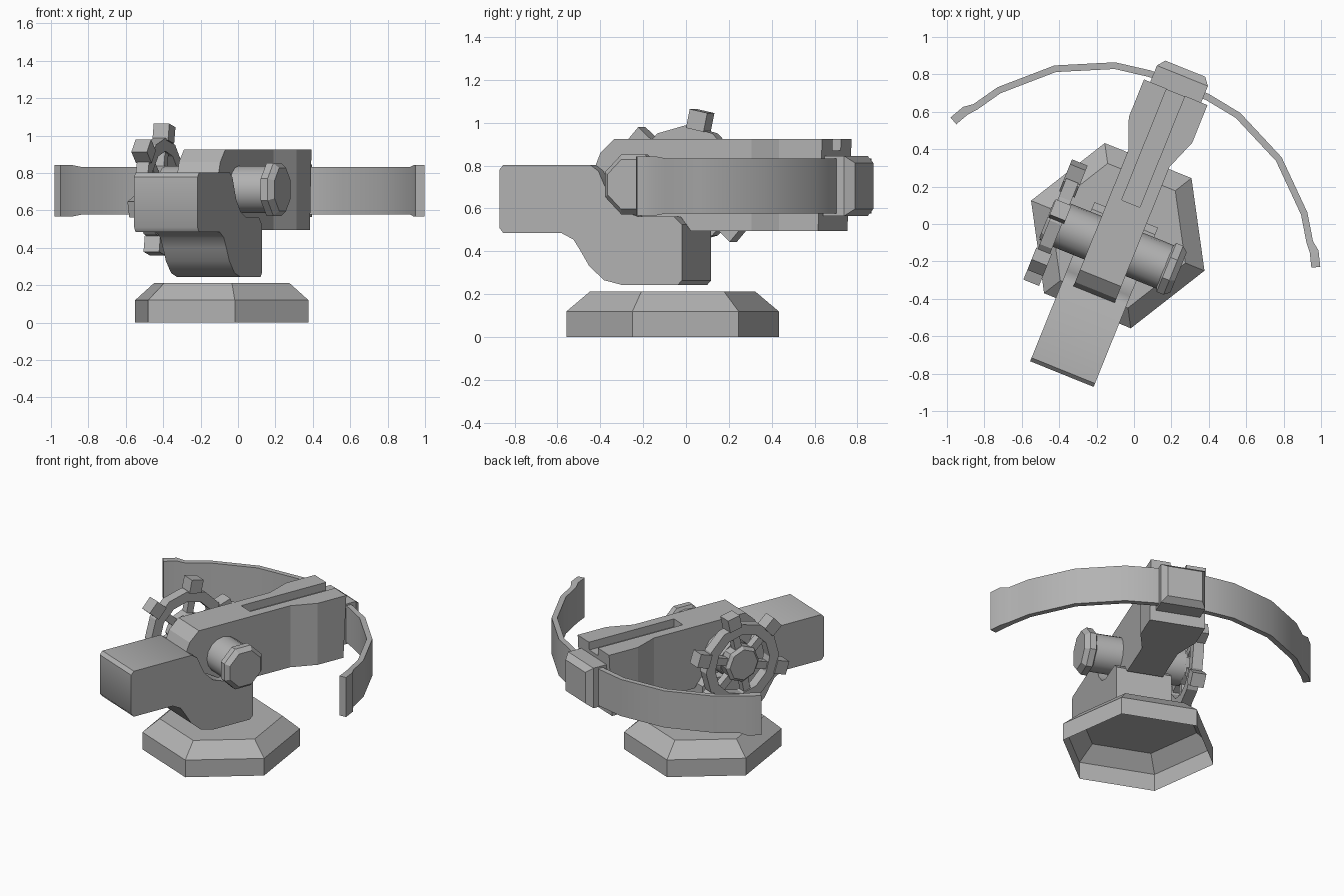
import bpy, bmesh, math
from mathutils import Matrix, Vector

if "Cube" in bpy.data.objects:
    bpy.data.objects.remove(bpy.data.objects["Cube"])

# Everything is built straight (y = launch direction), then turned and shifted as one
PLACE = Matrix.Translation((-0.053, 0.021, 0)) @ Matrix.Rotation(math.radians(-22), 4, 'Z')
AXLE_Y, AXLE_Z = -0.15, 0.712

grey = bpy.data.materials.new("stone_grey")
grey.diffuse_color = (0.45, 0.45, 0.45, 1)
grey.use_nodes = True
grey.node_tree.nodes["Principled BSDF"].inputs["Base Color"].default_value = grey.diffuse_color


def finish(name, bm, smooth=None):
    bmesh.ops.recalc_face_normals(bm, faces=bm.faces)
    me = bpy.data.meshes.new(name)
    bm.to_mesh(me)
    bm.free()
    ob = bpy.data.objects.new(name, me)
    bpy.context.collection.objects.link(ob)
    me.materials.append(grey)
    ob.matrix_world = PLACE
    if smooth:
        bpy.ops.object.select_all(action='DESELECT')
        ob.select_set(True)
        bpy.context.view_layer.objects.active = ob
        bpy.ops.object.shade_smooth_by_angle(angle=math.radians(smooth))
    return ob


def loft(bm, rings, caps=True, closed=False):
    """Skin a list of vertex-position rings."""
    vs = [[bm.verts.new(p) for p in ring] for ring in rings]
    n = len(vs[0])
    pairs = list(zip(vs, vs[1:])) + ([(vs[-1], vs[0])] if closed else [])
    for a, b in pairs:
        for i in range(n):
            j = (i + 1) % n
            bm.faces.new((a[i], a[j], b[j], b[i]))
    if caps and not closed:
        bm.faces.new(vs[0])
        bm.faces.new(vs[-1])


def side_profile(bm, pts, half):
    loft(bm, [[(x, y, z) for y, z in pts] for x in (-half, half)])


def axle_ring(x, r, n, turn=0.0):
    return [(x, AXLE_Y + r * math.cos(turn + 2 * math.pi * i / n),
             AXLE_Z + r * math.sin(turn + 2 * math.pi * i / n)) for i in range(n)]


# Base: open-bottomed hexagonal foot
bm = bmesh.new()
loft(bm, [[(r * math.cos(math.pi * i / 3), -0.09 + r * math.sin(math.pi * i / 3), z)
           for i in range(6)] for r, z in ((0.5, 0), (0.5, 0.12), (0.39, 0.212))], caps=False)
bm.verts.ensure_lookup_table()
bm.faces.new(bm.verts[12:18])
finish("base", bm)

# Body: rear block with a curved neck and a cradle under the rail
bm = bmesh.new()
side_profile(bm, [(-0.888, 0.51), (-0.888, 0.78), (-0.868, 0.803), (-0.43, 0.803), (-0.39, 0.775),
                  (-0.365, 0.72), (-0.335, 0.655), (-0.27, 0.59), (-0.19, 0.562), (-0.01, 0.562),
                  (0.03, 0.525), (0.03, 0.265), (0.01, 0.243), (-0.27, 0.243), (-0.36, 0.265),
                  (-0.435, 0.33), (-0.478, 0.40), (-0.515, 0.455), (-0.575, 0.485), (-0.868, 0.485)], 0.183)
finish("body", bm, 40)

# Rail: long stock flared at the front end
bm = bmesh.new()
side_profile(bm, [(-0.43, 0.80), (-0.405, 0.86), (-0.335, 0.925), (0.737, 0.925), (0.715, 0.495),
                  (0.05, 0.495), (0.0, 0.56), (-0.19, 0.56), (-0.33, 0.64), (-0.38, 0.73)], 0.119)
for y in (0.355, 0.52):
    bmesh.ops.bisect_plane(bm, geom=bm.verts[:] + bm.edges[:] + bm.faces[:],
                           plane_co=(0, y, 0), plane_no=(0, 1, 0))
for v in bm.verts:
    if v.co.y > 0.5:
        v.co.x *= 0.183 / 0.119
rail = finish("rail", bm)

# Bolt groove cut in the rail top
bm = bmesh.new()
side_profile(bm, [(0.095, 0.87), (0.095, 1.0), (0.9, 1.0), (0.9, 0.87)], 0.052)
cutter = finish("groove_cutter", bm)
cutter.hide_render = True
cutter.hide_viewport = False
mod = rail.modifiers.new("groove", 'BOOLEAN')
mod.operation = 'DIFFERENCE'
mod.solver = 'EXACT'
mod.object = cutter
bpy.context.view_layer.objects.active = rail
bpy.ops.object.modifier_apply(modifier="groove")
bpy.data.objects.remove(cutter)

# Bow: bent strip with slightly taller tips
half = [(0.167, 0.777), (0.355, 0.747), (0.645, 0.612), (0.88, 0.393),
        (0.965, 0.262), (1.005, 0.225), (1.045, 0.15)]
path = [Vector((-x, y)) for x, y in reversed(half)] + [Vector(p) for p in half]
rings = []
for i, p in enumerate(path):
    t = (path[min(i + 1, len(path) - 1)] - path[max(i - 1, 0)]).normalized()
    tip = min(i, len(path) - 1 - i) < 2
    n = Vector((-t.y, t.x)) * (0.024 if tip else 0.018)
    h = 0.138 if tip else 0.128
    a, b = p + n, p - n
    rings.append([(a.x, a.y, 0.705 - h), (a.x, a.y, 0.705 + h),
                  (b.x, b.y, 0.705 + h), (b.x, b.y, 0.705 - h)])
bm = bmesh.new()
loft(bm, rings)
finish("bow", bm, 30)

# Bow clamp: block with a bevelled front
bm = bmesh.new()
loft(bm, [[(-w, y, 0.705 - h), (w, y, 0.705 - h), (w, y, 0.705 + h), (-w, y, 0.705 + h)]
          for w, h, y in ((0.147, 0.14, 0.725), (0.147, 0.14, 0.832), (0.115, 0.108, 0.873))])
finish("bow_clamp", bm)

# Axle: barrel through the rail with a flanged right end
bm = bmesh.new()
loft(bm, [axle_ring(x, 0.125, 16) for x in (-0.3, 0.31)])
finish("axle", bm, 40)
bm = bmesh.new()
loft(bm, [axle_ring(x, r, 8, math.pi / 8) for x, r in
          ((0.295, 0.13), (0.305, 0.152), (0.345, 0.152), (0.375, 0.125))])
finish("axle_flange", bm)

# Hand wheel: ring, hub, spokes and six square grips
WHEEL_X = -0.335
bm = bmesh.new()
loft(bm, [axle_ring(WHEEL_X + dx, r, 12) for dx, r in
          ((-0.035, 0.205), (-0.035, 0.275), (0.035, 0.275), (0.035, 0.205))], closed=True)
finish("wheel_ring", bm)
bm = bmesh.new()
loft(bm, [axle_ring(x, r, 8) for x, r in ((-0.28, 0.125), (-0.365, 0.125), (-0.385, 0.105))])
finish("wheel_hub", bm)


def radial_bars(name, r0, r1, w):
    bm = bmesh.new()
    for k in range(6):
        m = (Matrix.Translation((WHEEL_X, AXLE_Y, AXLE_Z))
             @ Matrix.Rotation(math.radians(18 + 60 * k), 4, 'X')
             @ Matrix.Translation((0, (r0 + r1) / 2, 0)) @ Matrix.Diagonal((w, r1 - r0, w, 1)))
        bmesh.ops.create_cube(bm, size=1, matrix=m)
    finish(name, bm)


radial_bars("wheel_spokes", 0.10, 0.22, 0.05)
radial_bars("wheel_grips", 0.26, 0.35, 0.09)
